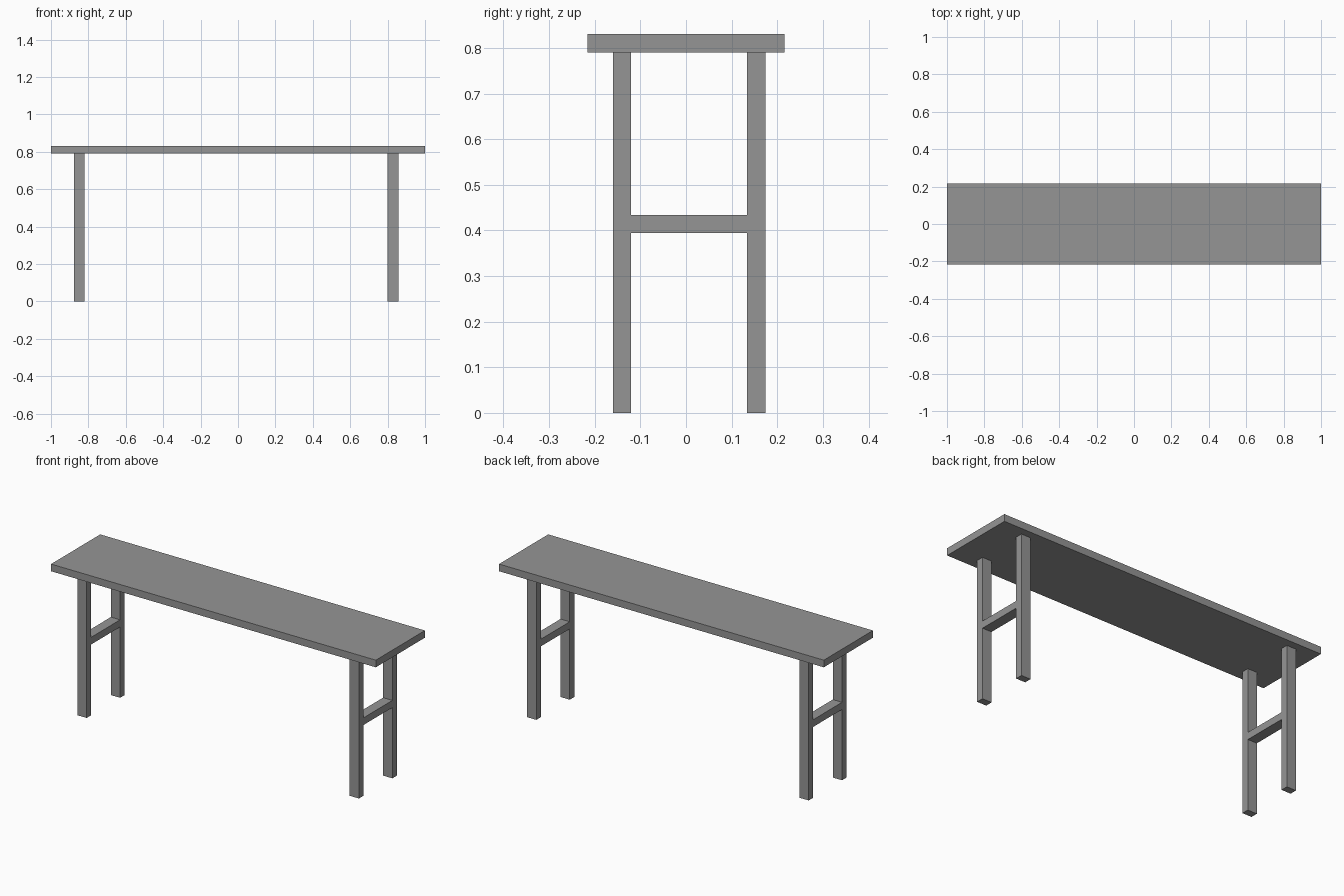
import bpy

if "Cube" in bpy.data.objects:
    bpy.data.objects.remove(bpy.data.objects["Cube"])

grey = bpy.data.materials.new("plain_grey")
grey.diffuse_color = (0.3, 0.3, 0.3, 1)
grey.use_nodes = True
grey.node_tree.nodes["Principled BSDF"].inputs["Base Color"].default_value = grey.diffuse_color


def box(name, x, y, z):
    """Box spanning the given (low, high) ranges."""
    spans = (x, y, z)
    bpy.ops.mesh.primitive_cube_add(size=1, location=[(a + b) / 2 for a, b in spans])
    ob = bpy.context.object
    ob.name = name
    ob.scale = [b - a for a, b in spans]
    bpy.ops.object.transform_apply(location=False, rotation=False, scale=True)
    ob.data.materials.append(grey)
    return ob


# Long flat top
box("table_top", (-1, 1), (-0.216, 0.216), (0.79, 0.83))

# Two H-shaped leg frames
front, back = (-0.16, -0.12), (0.134, 0.174)
for side, x in (("left", (-0.877, -0.82)), ("right", (0.80, 0.857))):
    box(f"{side}_front_leg", x, front, (0, 0.79))
    box(f"{side}_back_leg", x, back, (0, 0.79))
    box(f"{side}_crossbar", x, (front[1], back[0]), (0.394, 0.434))
